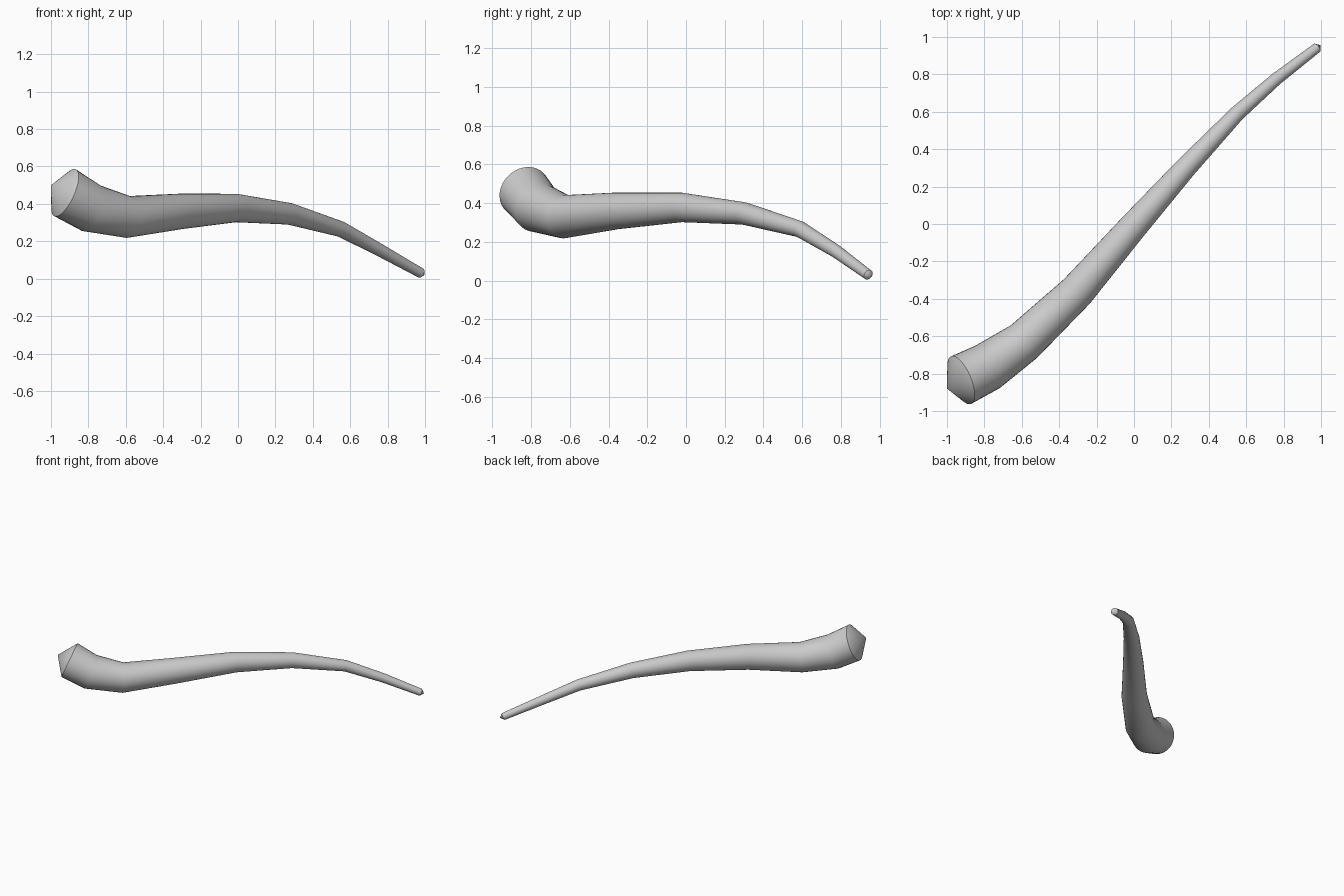
import bpy
import bmesh
import math
from mathutils import Vector

cube = bpy.data.objects.get("Cube")
if cube:
    bpy.data.objects.remove(cube, do_unlink=True)

SIDES = 32

# Centre line of the tapered horn: x, y, z, radius
PATH = [
    (-0.925, -0.835, 0.46, 0.138),
    (-0.785, -0.765, 0.377, 0.131),
    (-0.59, -0.63, 0.33, 0.112),
    (-0.305, -0.36, 0.36, 0.095),
    (-0.01, -0.02, 0.378, 0.076),
    (0.275, 0.30, 0.347, 0.058),
    (0.55, 0.59, 0.265, 0.042),
    (0.76, 0.775, 0.152, 0.034),
    (0.978, 0.942, 0.03, 0.027),
]
BASE_APEX = Vector((-1.0, -0.88, 0.5))
TIP_APEX = Vector((0.998, 0.956, 0.02))

# Plain grey material
grey = bpy.data.materials.new("plain grey")
grey.use_nodes = True
colour = (0.6, 0.6, 0.6, 1)
grey.diffuse_color = colour
grey.node_tree.nodes["Principled BSDF"].inputs["Base Color"].default_value = colour

centres = [Vector(p[:3]) for p in PATH]
last = len(centres) - 1


def tangent(i):
    """Direction of the path at a ring, halfway between its neighbours."""
    if i == 0:
        return Vector((0.85, 0.36, -0.39)).normalized()
    ahead = centres[min(i + 1, last)] - centres[min(i, last - 1)]
    behind = centres[i] - centres[i - 1]
    return (ahead.normalized() + behind.normalized()).normalized()


bm = bmesh.new()

# Round sections, each square to the path
rings = []
for i, centre in enumerate(centres):
    t = tangent(i)
    side = t.cross(Vector((0, 0, 1))).normalized()
    up = side.cross(t)
    ring = []
    for k in range(SIDES):
        a = math.tau * k / SIDES
        offset = side * math.cos(a) + up * math.sin(a)
        ring.append(bm.verts.new(centre + offset * PATH[i][3]))
    rings.append(ring)

# Tube wall
for a, b in zip(rings, rings[1:]):
    for k in range(SIDES):
        n = (k + 1) % SIDES
        bm.faces.new((a[k], a[n], b[n], b[k]))

# Pointed caps on both ends
for ring, apex in ((rings[0], BASE_APEX), (rings[-1], TIP_APEX)):
    point = bm.verts.new(apex)
    for k in range(SIDES):
        bm.faces.new((ring[k], ring[(k + 1) % SIDES], point))

bmesh.ops.recalc_face_normals(bm, faces=bm.faces[:])
mesh = bpy.data.meshes.new("curved_horn")
bm.to_mesh(mesh)
bm.free()
mesh.materials.append(grey)

horn = bpy.data.objects.new("curved_horn", mesh)
bpy.context.collection.objects.link(horn)
bpy.context.view_layer.objects.active = horn
horn.select_set(True)
bpy.ops.object.shade_smooth_by_angle(angle=math.radians(40))
